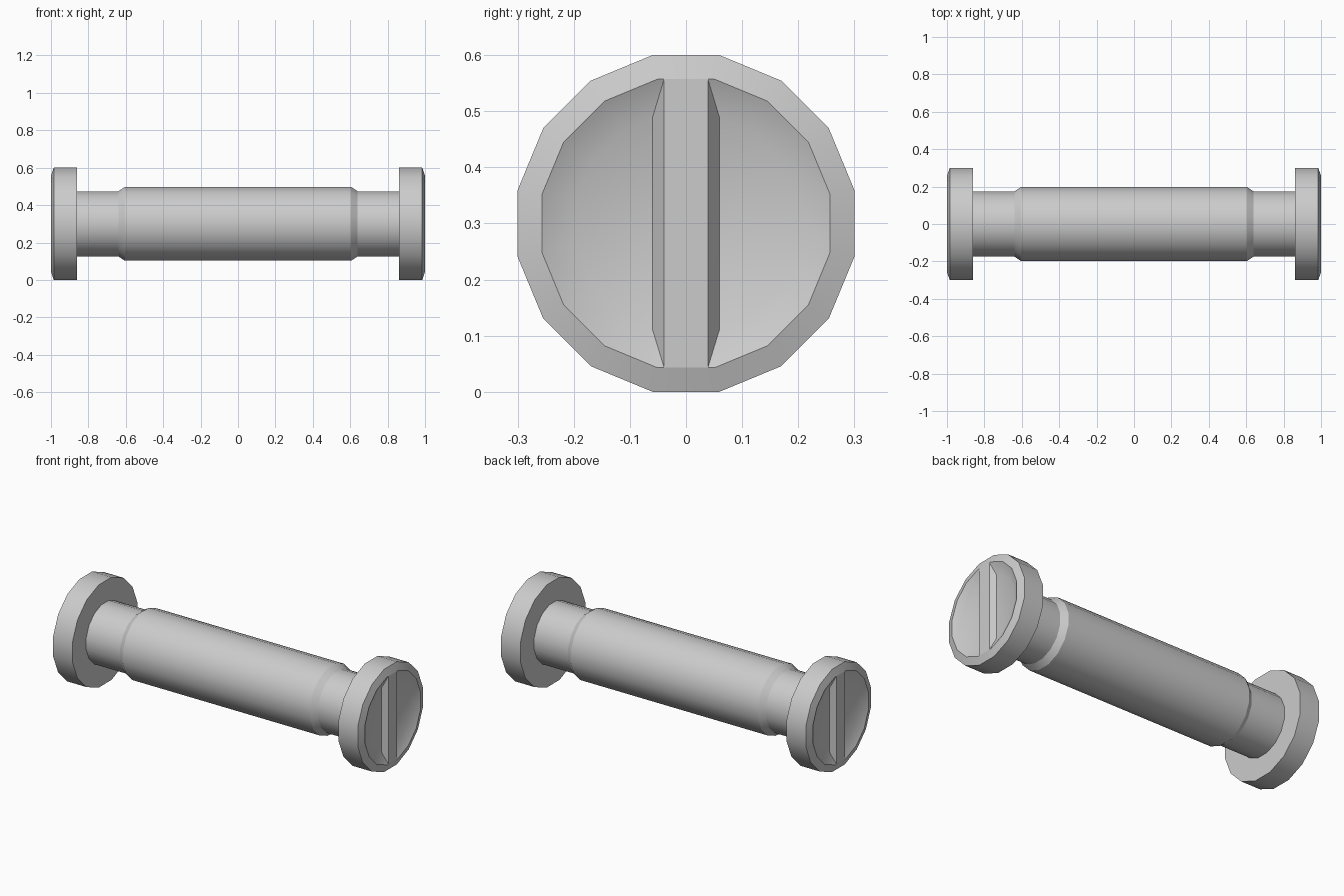
import bpy
import bmesh
from math import cos, sin, pi, radians

if "Cube" in bpy.data.objects:
    bpy.data.objects.remove(bpy.data.objects["Cube"])

SIDES = 16
CENTRE_Z = 0.3
FLOOR_X = 0.97      # depth of the recess in each end
FLOOR_R = 0.197


def finish(name, bm):
    bmesh.ops.recalc_face_normals(bm, faces=bm.faces)
    mesh = bpy.data.meshes.new(name)
    bm.to_mesh(mesh)
    bm.free()
    obj = bpy.data.objects.new(name, mesh)
    obj.location.z = CENTRE_Z
    bpy.context.collection.objects.link(obj)
    bpy.ops.object.select_all(action='DESELECT')
    obj.select_set(True)
    bpy.context.view_layer.objects.active = obj
    bpy.ops.object.shade_smooth_by_angle(angle=radians(30))
    return obj


def lathe(name, profile):
    """Revolve (x, flat radius) points around the x axis and cap both ends."""
    bm = bmesh.new()
    rings = []
    for x, flat in profile:
        r = flat / cos(pi / SIDES)
        angles = [(i + 0.5) * 2 * pi / SIDES for i in range(SIDES)]
        rings.append([bm.verts.new((x, r * cos(a), r * sin(a))) for a in angles])
    for a, b in zip(rings, rings[1:]):
        for i in range(SIDES):
            j = (i + 1) % SIDES
            bm.faces.new((a[i], a[j], b[j], b[i]))
    bm.faces.new(rings[0])
    bm.faces.new(rings[-1])
    return finish(name, bm)


# Pin body: half profile from the middle to the dished end, mirrored in x
half = [(0.605, 0.197), (0.64, 0.174), (0.86, 0.174), (0.86, 0.3),
        (0.985, 0.3), (1.0, 0.257), (FLOOR_X, FLOOR_R)]
lathe("pin_body", [(-x, r) for x, r in reversed(half)] + half)


# Tapered grip bar across the recess at each end
def grip_bar(name, side):
    bm = bmesh.new()
    for x, y, z in ((1.0, 0.039, 0.257), (FLOOR_X, 0.06, 0.188)):
        for sy in (-1, 1):
            for sz in (-1, 1):
                bm.verts.new((side * x, sy * y, sz * z))
    bmesh.ops.convex_hull(bm, input=bm.verts)
    bmesh.ops.dissolve_limit(bm, angle_limit=radians(1), verts=bm.verts, edges=bm.edges)
    # slopes stay crisp against the top face
    return finish(name, bm)


grip_bar("right_grip_bar", 1)
grip_bar("left_grip_bar", -1)
